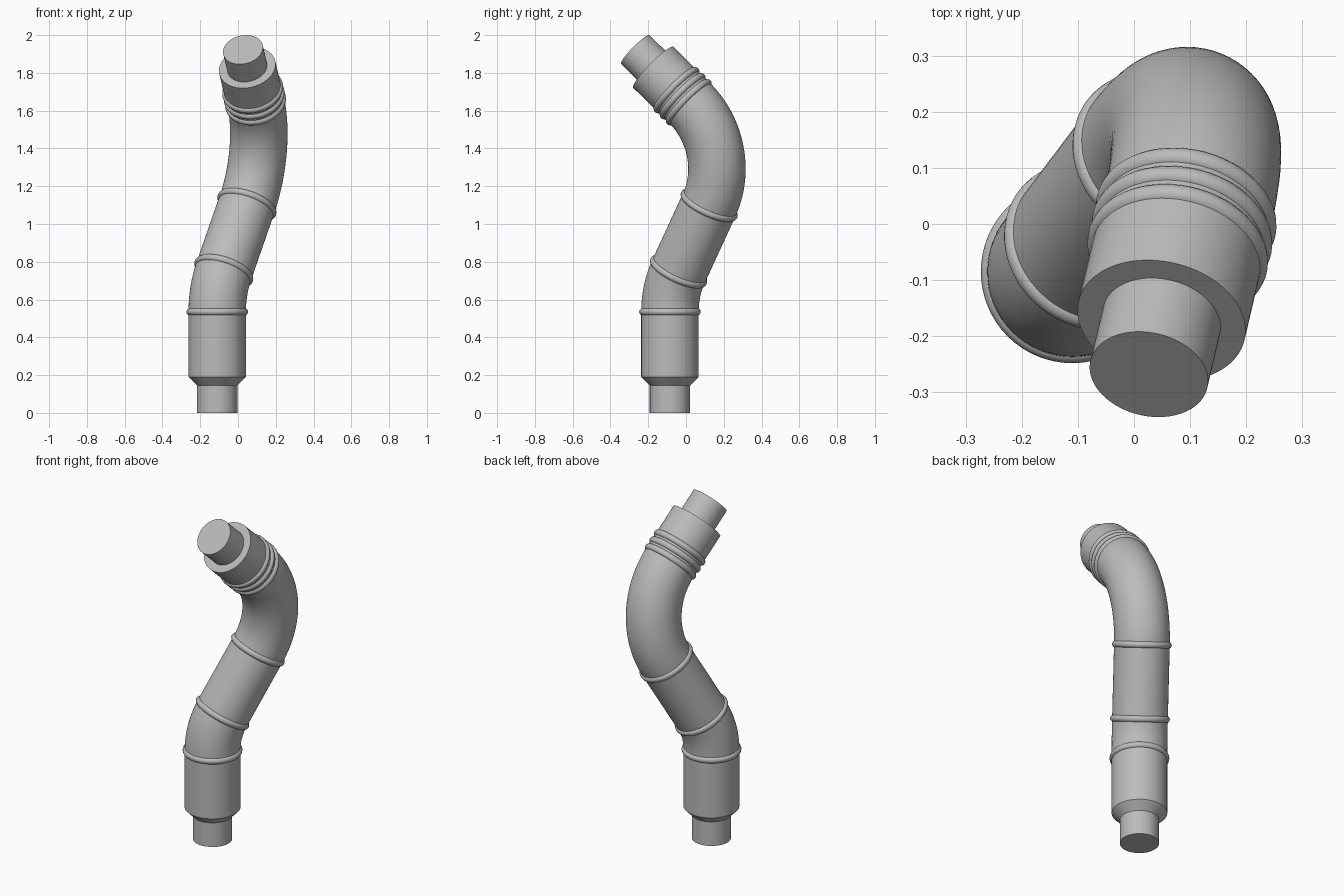
import bpy, bmesh, math
from mathutils import Vector, Quaternion

if "Cube" in bpy.data.objects:
    bpy.data.objects.remove(bpy.data.objects["Cube"], do_unlink=True)

SIDES = 64
TUBE, TIP = 0.152, 0.107
UP = Vector((0, 0, 1))

grey = bpy.data.materials.new("plain grey")
grey.use_nodes = True
grey.diffuse_color = (0.5, 0.5, 0.5, 1)
grey.node_tree.nodes["Principled BSDF"].inputs["Base Color"].default_value = (0.5, 0.5, 0.5, 1)


def finish(obj, name):
    obj.name = obj.data.name = name
    obj.data.materials.append(grey)
    bpy.ops.object.select_all(action='DESELECT')
    obj.select_set(True)
    bpy.context.view_layer.objects.active = obj
    bpy.ops.object.shade_smooth_by_angle(angle=math.radians(30))


def sweep(name, stations, cap_start=False, cap_end=False):
    """Skin circles given as (centre, direction, radius)."""
    bm = bmesh.new()
    loops = []
    for centre, direction, radius in stations:
        turn = UP.rotation_difference(direction)
        loops.append([bm.verts.new(centre + turn @ Vector((radius * math.cos(a), radius * math.sin(a), 0)))
                      for a in (math.tau * i / SIDES for i in range(SIDES))])
    for low, high in zip(loops, loops[1:]):
        for i in range(SIDES):
            j = (i + 1) % SIDES
            bm.faces.new((low[i], low[j], high[j], high[i]))
    if cap_start:
        bm.faces.new(loops[0][::-1])
    if cap_end:
        bm.faces.new(loops[-1])
    mesh = bpy.data.meshes.new(name)
    bm.to_mesh(mesh)
    bm.free()
    obj = bpy.data.objects.new(name, mesh)
    bpy.context.collection.objects.link(obj)
    finish(obj, name)


def bend(start, d0, d1, radius, steps):
    """Circular arc that turns from direction d0 to d1."""
    axis = d0.cross(d1).normalized()
    angle = d0.angle(d1)
    inward = axis.cross(d0)
    out = []
    for i in range(steps + 1):
        a = angle * i / steps
        centre = start + radius * (math.sin(a) * d0 + (1 - math.cos(a)) * inward)
        out.append((centre, Quaternion(axis, a) @ d0, TUBE))
    return out


def ring(name, centre, direction):
    bpy.ops.mesh.primitive_torus_add(
        major_segments=SIDES, minor_segments=16, major_radius=0.144, minor_radius=0.019,
        location=centre, rotation=UP.rotation_difference(direction).to_euler())
    finish(bpy.context.object, name)


# Directions of the straight runs
middle_dir = Vector((0.301, 0.399, 0.866)).normalized()
end_dir = Vector((-0.165, -0.70, 0.69)).normalized()

# Base connector with chamfered shoulder
base = Vector((-0.11, -0.085, 0))
elbow_start = base + UP * 0.535
sweep("base_connector",
      [(base + UP * z, UP, r) for z, r in ((0, TIP), (0.145, TIP), (0.19, TUBE), (0.535, TUBE))],
      cap_start=True)

# Lower elbow, straight middle and upper elbow
lower = bend(elbow_start, UP, middle_dir, 0.43, 16)
sweep("lower_elbow", lower)
middle_start = lower[-1][0]
middle_end = middle_start + middle_dir * 0.405
sweep("middle_tube", [(middle_start, middle_dir, TUBE), (middle_end, middle_dir, TUBE)])
upper = bend(middle_end, middle_dir, end_dir, 0.458, 32)
sweep("upper_elbow", upper)

# End connector with square shoulder
end_start = upper[-1][0]
sweep("end_connector",
      [(end_start + end_dir * s, end_dir, r)
       for s, r in ((0, TUBE), (0.27, TUBE), (0.27, TIP), (0.406, TIP))],
      cap_end=True)

# Joint rings
ring("base_ring", elbow_start, UP)
ring("lower_ring", middle_start, middle_dir)
ring("middle_ring", middle_end, middle_dir)
for i in range(3):
    ring(f"end_ring_{i + 1}", end_start + end_dir * (0.004 + 0.046 * i), end_dir)
